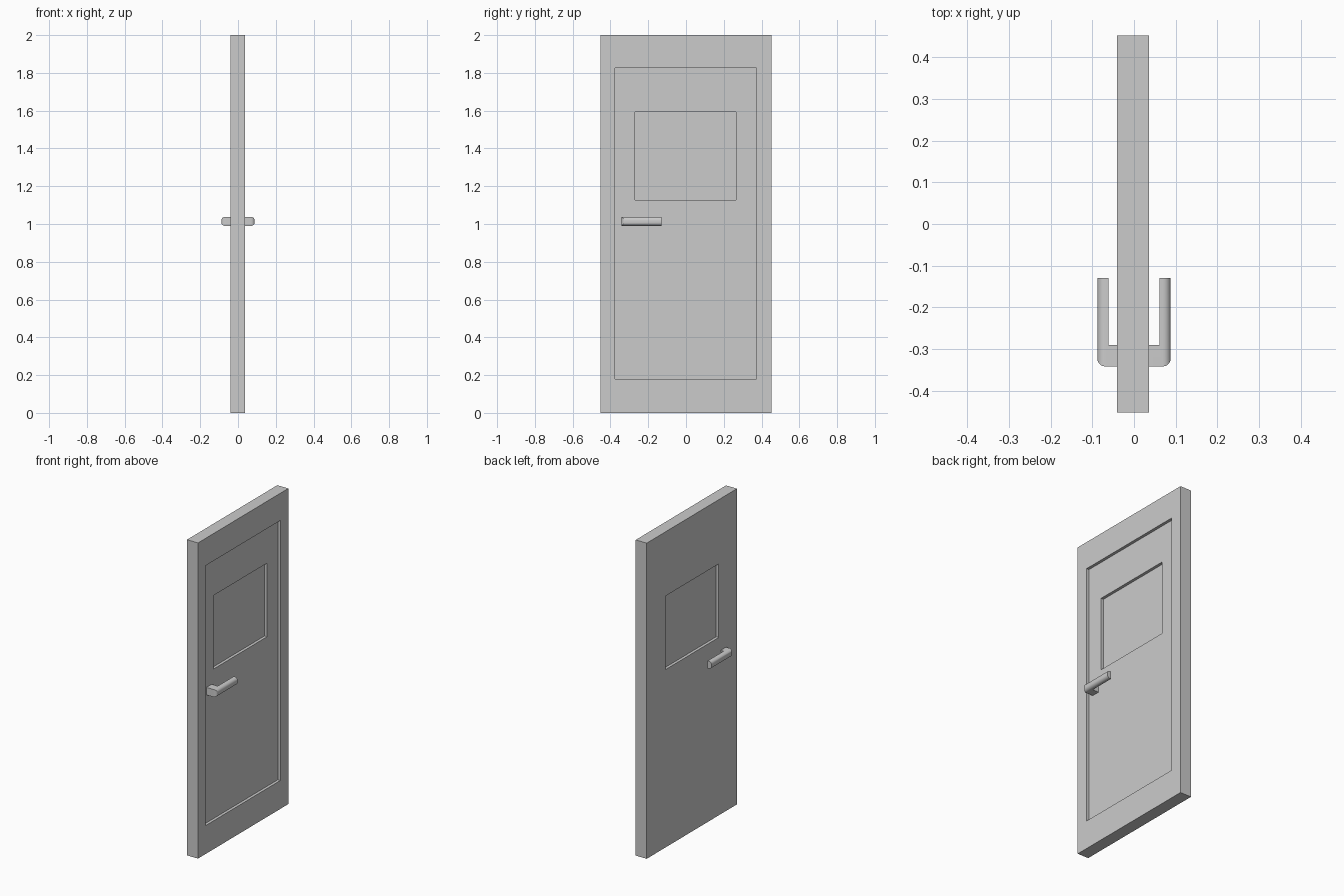
import bpy, bmesh

if "Cube" in bpy.data.objects:
    bpy.data.objects.remove(bpy.data.objects["Cube"])


def make_object(name, bm):
    bmesh.ops.recalc_face_normals(bm, faces=bm.faces[:])
    mesh = bpy.data.meshes.new(name)
    bm.to_mesh(mesh)
    bm.free()
    obj = bpy.data.objects.new(name, mesh)
    bpy.context.collection.objects.link(obj)
    return obj


# Door leaf: a chain of rectangles from the rear pane, round the slab, to the front pane
OUTER = (-0.452, 0.452, 0.0, 2.0)
PANEL = (-0.375, 0.373, 0.18, 1.827)
WINDOW = (-0.269, 0.266, 1.127, 1.593)
BACK, FRONT, DEPTH = -0.041, 0.036, 0.018

chain = [
    (BACK + DEPTH, WINDOW),
    (BACK, WINDOW),
    (BACK, OUTER),
    (FRONT, OUTER),
    (FRONT, PANEL),
    (FRONT - DEPTH, PANEL),
    (FRONT - DEPTH, WINDOW),
    (FRONT - 2 * DEPTH, WINDOW),
]
bm = bmesh.new()
rings = []
for x, (y0, y1, z0, z1) in chain:
    rings.append([bm.verts.new((x, y, z))
                  for y, z in ((y0, z0), (y1, z0), (y1, z1), (y0, z1))])
for a, b in zip(rings, rings[1:]):
    for i in range(4):
        j = (i + 1) % 4
        bm.faces.new((a[i], a[j], b[j], b[i]))
bm.faces.new(rings[0])
bm.faces.new(rings[-1])
make_object("door_leaf", bm)

# Lever handle: L-shaped profile extruded upwards, outer edges rounded
X_OUT, Y_END = 0.088, -0.342
Z_LOW, Z_HIGH = 0.99, 1.038
profile = [(0.015, Y_END), (X_OUT, Y_END), (X_OUT, -0.13),
           (0.061, -0.13), (0.061, -0.29), (0.015, -0.29)]
bm = bmesh.new()
base = bm.faces.new([bm.verts.new((x, y, Z_LOW)) for x, y in profile])
top = bmesh.ops.extrude_face_region(bm, geom=[base])["geom"]
bmesh.ops.translate(bm, vec=(0, 0, Z_HIGH - Z_LOW),
                    verts=[g for g in top if isinstance(g, bmesh.types.BMVert)])


def is_outer(edge):
    on_face = all(abs(v.co.x - X_OUT) < 1e-4 for v in edge.verts)
    return on_face and not all(v.co.y > -0.14 for v in edge.verts)


bmesh.ops.bevel(bm, geom=[e for e in bm.edges if is_outer(e)], offset=0.019,
                offset_type='OFFSET', segments=6, profile=0.5,
                affect='EDGES', clamp_overlap=True)
handle = make_object("lever_handles", bm)

# Matching handle on the other side
handle.modifiers.new("both_sides", 'MIRROR').use_axis = (True, False, False)
bpy.context.view_layer.objects.active = handle
handle.select_set(True)
bpy.ops.object.shade_smooth_by_angle()
